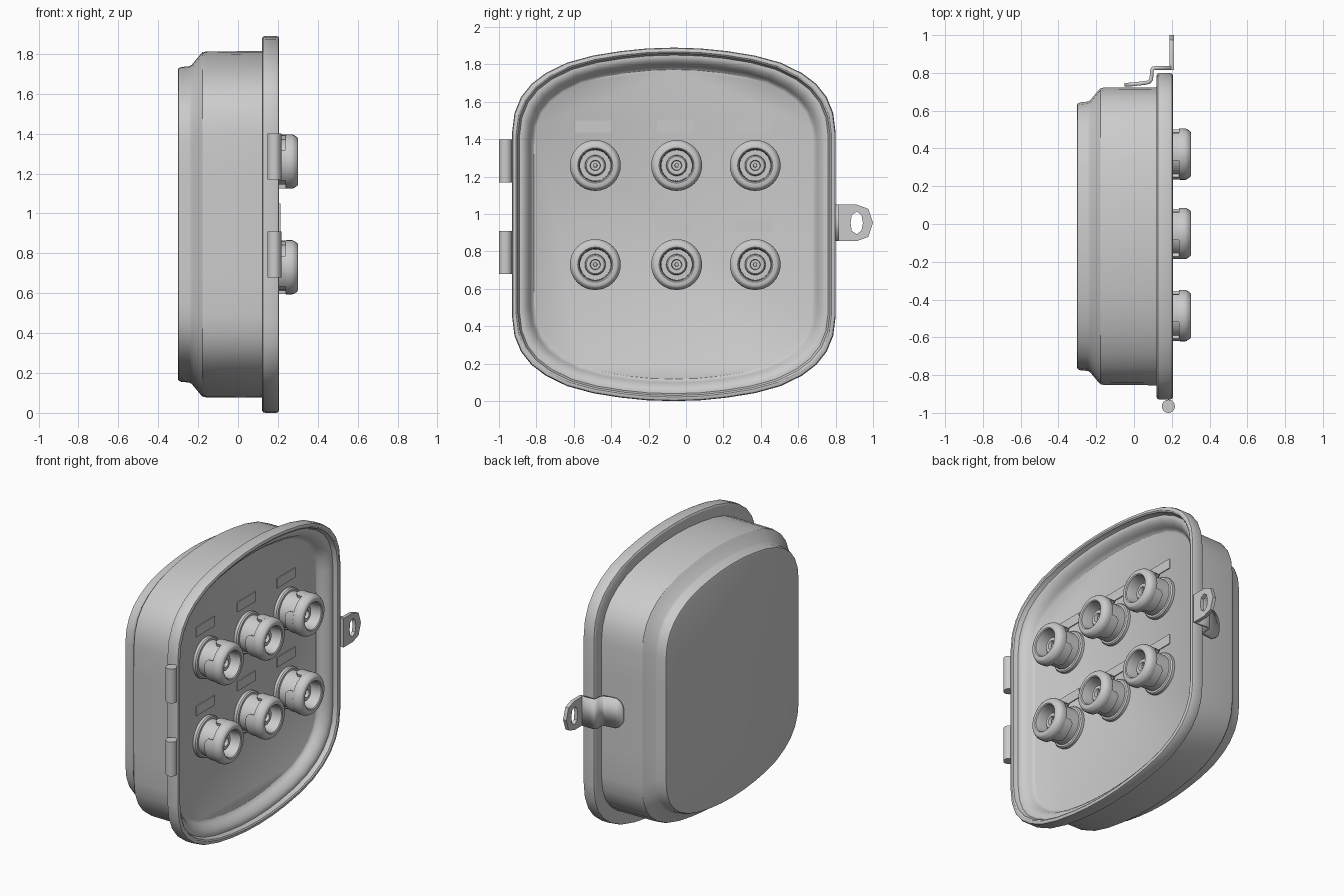
import bpy, bmesh, math

if "Cube" in bpy.data.objects:
    bpy.data.objects.remove(bpy.data.objects["Cube"])

CY, CZ = -0.065, 0.945          # centre of the lid outline
HY, HZ = 0.865, 0.945           # half size of the lid outline


def finish(name, bm, angle=32):
    bmesh.ops.remove_doubles(bm, verts=bm.verts, dist=1e-5)
    bmesh.ops.recalc_face_normals(bm, faces=bm.faces)
    me = bpy.data.meshes.new(name)
    bm.to_mesh(me)
    bm.free()
    me.shade_smooth()
    me.set_sharp_from_angle(angle=math.radians(angle))
    ob = bpy.data.objects.new(name, me)
    bpy.context.collection.objects.link(ob)
    return ob


def skin(bm, rings, cap_start=True, cap_end=True):
    """Join closed rings of coordinates with quads."""
    vr = [[bm.verts.new(p) for p in r] for r in rings]
    for a, b in zip(vr, vr[1:]):
        n = len(a)
        for i in range(n):
            bm.faces.new((a[i], a[(i + 1) % n], b[(i + 1) % n], b[i]))
    if cap_start:
        bm.faces.new(vr[0])
    if cap_end:
        bm.faces.new(vr[-1])


def lathe(bm, profile, y, z, n=32):
    """Revolve (radius, x) pairs around an axis along x."""
    rings = [[(x, y + r * math.cos(2 * math.pi * i / n), z + r * math.sin(2 * math.pi * i / n))
              for i in range(n)] for r, x in profile]
    skin(bm, rings)


def box(bm, x0, x1, y0, y1, z0, z1):
    skin(bm, [[(x, y0, z0), (x, y1, z0), (x, y1, z1), (x, y0, z1)] for x in (x0, x1)])


# bowed rounded outline, one quarter mirrored to a full loop
Q = [(1, .28), (1, .52), (.985, .63), (.945, .72), (.88, .795), (.79, .857),
     (.66, .915), (.5, .955), (.33, .98), (.17, .995)]
top = [(1, 0)] + Q + [(0, 1)] + [(-u, v) for u, v in reversed(Q)]
outline = top + [(-u, -v) for u, v in top]


def loop(d, x):
    return [(x, CY + u * (HY - d), CZ + v * (HZ - d)) for u, v in outline]


# housing: stepped back, side wall, flange, lip and recessed front panel
shell = [(.172, -.302), (.162, -.298), (.156, -.285), (.152, -.245), (.145, -.232),
         (.092, -.188), (.082, -.178), (.078, -.16), (.076, .12), (.012, .12),
         (.003, .126), (0, .138), (0, .19), (.004, .202), (.012, .206), (.022, .206),
         (.03, .2), (.034, .185), (.04, .172), (.052, .172), (.068, .165),
         (.085, .148), (.098, .125), (.106, .108), (.118, .1)]
bm = bmesh.new()
skin(bm, [loop(d, x) for d, x in shell])
finish("housing", bm)

# six connectors with label plates
connector = [(.135, .098), (.135, .118), (.128, .126), (.116, .128), (.116, .238),
             (.134, .238), (.136, .243), (.136, .272), (.132, .282), (.122, .297),
             (.115, .301), (.094, .301), (.088, .296), (.083, .27), (.082, .215),
             (.056, .215), (.054, .245), (.048, .25), (.028, .25), (.025, .245),
             (.025, .225), (.011, .225), (.01, .24), (.004, .243)]
for row, z in enumerate((.73, 1.26)):
    for col, y in enumerate((-.485, -.05, .37)):
        bm = bmesh.new()
        lathe(bm, connector, y, z)
        # locking tabs running back from the collar
        for k in range(3):
            a0 = math.radians(35 + 120 * k)
            rings = []
            for i in range(9):
                a = a0 + math.radians(70) * i / 8
                x0 = .205 if i in (0, 8) else .185
                rings.append([(x, y + r * math.cos(a), z + r * math.sin(a))
                              for r, x in ((.112, x0), (.135, x0), (.135, .241), (.112, .241))])
            skin(bm, rings)
        finish(f"connector_{row}_{col}", bm)
        bm = bmesh.new()
        box(bm, .09, .106, y - .105, y + .09, z + .175, z + .24)
        finish(f"label_plate_{row}_{col}", bm)

# hinge barrels
for i, z0 in enumerate((.68, 1.17)):
    bm = bmesh.new()
    skin(bm, [[(.182 + .035 * math.cos(t * math.pi / 10), -.965 + .035 * math.sin(t * math.pi / 10), z)
               for t in range(20)] for z in (z0, z0 + .23)])
    finish(f"hinge_{i}", bm)

# latch strap: bent sheet of (x, y, half width)
LZ = .953
strap = [(-.05, .737, .035), (-.042, .737, .062), (-.025, .738, .083), (0, .74, .097),
         (.06, .747, .097), (.08, .752, .097), (.092, .765, .097), (.094, .812, .097),
         (.1, .824, .097), (.112, .826, .097), (.197, .826, .097)]
bm = bmesh.new()
pairs = [[bm.verts.new((x, y, LZ + s * w)) for s in (-1, 1)] for x, y, w in strap]
for a, b in zip(pairs, pairs[1:]):
    bm.faces.new((a[0], a[1], b[1], b[0]))
ob = finish("latch_strap", bm)
mod = ob.modifiers.new("thickness", "SOLIDIFY")
mod.thickness, mod.offset = .02, 0

# latch tab with a slotted hole
outer = [(.816, -.097), (.915, -.097), (.975, -.075), (1, 0),
         (.975, .075), (.915, .097), (.816, .097), (.816, 0)]
hole = [(.886, -.042), (.913, -.06), (.938, -.042), (.946, 0),
        (.938, .042), (.913, .06), (.886, .042), (.88, 0)]
bm = bmesh.new()
ring = lambda pts, x: [(x, y, LZ + z) for y, z in pts]
skin(bm, [ring(outer, .188), ring(outer, .212), ring(hole, .212),
          ring(hole, .188), ring(outer, .188)], False, False)
finish("latch_tab", bm)
